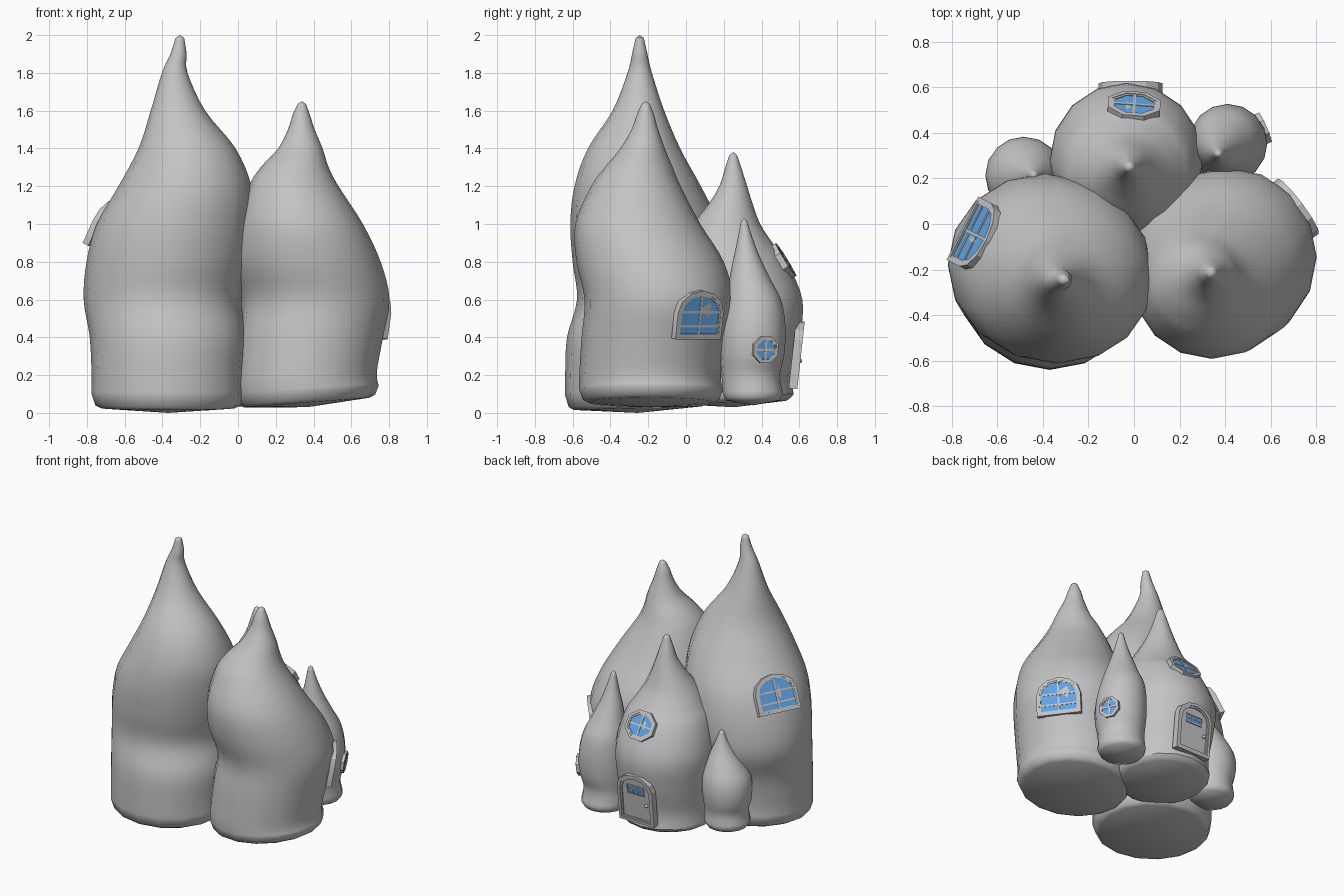
import bpy, bmesh, math
from mathutils import Vector, Matrix

if "Cube" in bpy.data.objects:
    bpy.data.objects.remove(bpy.data.objects["Cube"])


def material(name, rgb):
    m = bpy.data.materials.new(name)
    m.diffuse_color = (*rgb, 1)
    m.use_nodes = True
    m.node_tree.nodes["Principled BSDF"].inputs["Base Color"].default_value = m.diffuse_color
    return m


STONE = material("stone_grey", (0.55, 0.55, 0.55))
GLASS = material("glass_blue", (0.12, 0.37, 0.77))
SIDES = 16


def make(name, verts, faces, mat, angle=35):
    me = bpy.data.meshes.new(name)
    me.from_pydata([tuple(v) for v in verts], [], faces)
    bm = bmesh.new()
    bm.from_mesh(me)
    if len(faces) > 1:
        bmesh.ops.recalc_face_normals(bm, faces=bm.faces)
    bm.to_mesh(me)
    bm.free()
    me.materials.append(mat)
    ob = bpy.data.objects.new(name, me)
    bpy.context.collection.objects.link(ob)
    bpy.ops.object.select_all(action='DESELECT')
    ob.select_set(True)
    bpy.context.view_layer.objects.active = ob
    bpy.ops.object.shade_smooth_by_angle(angle=math.radians(angle))
    return ob


def smooth_rows(rows, steps=4):
    """Catmull-Rom curve through rows of (z, cx, cy, r)."""
    rows = [Vector(r) for r in rows]
    out = []
    for i in range(len(rows) - 1):
        a, b = rows[max(i - 1, 0)], rows[i]
        c, d = rows[i + 1], rows[min(i + 2, len(rows) - 1)]
        for k in range(steps):
            t = k / steps
            out.append(0.5 * (2 * b + (c - a) * t + (2 * a - 5 * b + 4 * c - d) * t * t
                              + (3 * b - a - 3 * c + d) * t ** 3))
    return out + [rows[-1]]


def tower(name, rows, tip, base_z, tilt=(0, 0), depth=1.0):
    """Leaning flame-shaped wall: stacked rings, slightly domed tilted base."""
    z, cx, cy, r = rows[0]
    rings = [(base_z + 0.025, cx, cy, r * 0.88), (base_z + 0.04, cx, cy, r * 0.95)]
    rings += [tuple(q) for q in smooth_rows(rows)]
    verts, faces = [], []
    for z, cx, cy, r in rings:
        fade = max(0, 1 - z / 0.4)
        for k in range(SIDES):
            a = 2 * math.pi * k / SIDES
            dx, dy = r * math.cos(a), r * depth * math.sin(a)
            verts.append((cx + dx, cy + dy, z + fade * (tilt[0] * dx + tilt[1] * dy)))
    n = len(rings)
    for i in range(n - 1):
        for k in range(SIDES):
            j = (k + 1) % SIDES
            faces.append((i * SIDES + k, i * SIDES + j, (i + 1) * SIDES + j, (i + 1) * SIDES + k))
    verts += [(rows[0][1], rows[0][2], base_z), tip]
    for k in range(SIDES):
        j = (k + 1) % SIDES
        faces.append((j, k, n * SIDES))
        faces.append(((n - 1) * SIDES + k, (n - 1) * SIDES + j, n * SIDES + 1))
    return make(name, verts, faces, STONE, 45)


# Towers
tall = tower("tall_tower", [
    (0.10, -0.37, -0.255, 0.405), (0.2, -0.37, -0.255, 0.405), (0.4, -0.37, -0.236, 0.415),
    (0.6, -0.40, -0.181, 0.417), (0.8, -0.372, -0.192, 0.43), (1.0, -0.333, -0.218, 0.415),
    (1.2, -0.281, -0.256, 0.352), (1.4, -0.270, -0.275, 0.257), (1.6, -0.318, -0.252, 0.144),
    (1.8, -0.335, -0.245, 0.068), (1.9, -0.315, -0.245, 0.043), (1.985, -0.308, -0.245, 0.023)],
    (-0.308, -0.245, 2.0), 0.0, (0, 0.03), 0.95)
wide = tower("wide_tower", [
    (0.12, 0.365, -0.185, 0.38), (0.2, 0.36, -0.19, 0.375), (0.4, 0.385, -0.17, 0.383),
    (0.6, 0.41, -0.145, 0.392), (0.8, 0.365, -0.19, 0.39), (1.0, 0.33, -0.255, 0.331),
    (1.2, 0.295, -0.265, 0.237), (1.3, 0.30, -0.25, 0.18), (1.4, 0.33, -0.23, 0.118),
    (1.5, 0.335, -0.218, 0.071), (1.58, 0.335, -0.215, 0.045), (1.635, 0.338, -0.213, 0.022)],
    (0.338, -0.213, 1.65), 0.03, (0.09, 0))
middle = tower("middle_tower", [
    (0.09, -0.03, 0.255, 0.315), (0.2, -0.03, 0.25, 0.31), (0.4, -0.03, 0.275, 0.327),
    (0.6, -0.033, 0.28, 0.336), (0.8, -0.03, 0.24, 0.293), (0.9, -0.03, 0.22, 0.238),
    (1.0, -0.03, 0.215, 0.178), (1.1, -0.025, 0.235, 0.12), (1.2, -0.02, 0.25, 0.074),
    (1.3, -0.02, 0.25, 0.042), (1.365, -0.02, 0.25, 0.02)],
    (-0.02, 0.25, 1.38), 0.03, (0, 0.04))
right_turret = tower("right_turret", [
    (0.10, 0.405, 0.355, 0.16), (0.2, 0.40, 0.343, 0.155), (0.3, 0.41, 0.35, 0.169),
    (0.4, 0.412, 0.354, 0.173), (0.5, 0.408, 0.358, 0.165), (0.6, 0.40, 0.358, 0.145),
    (0.7, 0.39, 0.34, 0.112), (0.8, 0.38, 0.325, 0.078), (0.9, 0.375, 0.315, 0.046),
    (1.015, 0.37, 0.308, 0.016)],
    (0.37, 0.308, 1.03), 0.04)
left_turret = tower("left_turret", [
    (0.14, -0.485, 0.215, 0.155), (0.22, -0.48, 0.215, 0.148), (0.3, -0.485, 0.215, 0.163),
    (0.38, -0.482, 0.213, 0.170), (0.46, -0.475, 0.21, 0.16), (0.54, -0.46, 0.21, 0.125),
    (0.62, -0.445, 0.21, 0.082), (0.7, -0.44, 0.213, 0.042), (0.765, -0.44, 0.215, 0.016)],
    (-0.44, 0.215, 0.78), 0.08)
bpy.context.view_layer.update()


# Outlines in a local plane (right, up)
def arch(w, h, shoulder):
    pts = [(-w / 2, -h / 2), (w / 2, -h / 2)]
    for k in range(7):
        a = math.pi * k / 6
        pts.append((w / 2 * math.cos(a), shoulder + (h / 2 - shoulder) * math.sin(a)))
    return pts


def octagon(w, h):
    return [(w / 2 * math.cos(a) / 0.924, h / 2 * math.sin(a) / 0.924)
            for a in [math.pi * (k + 0.5) / 4 for k in range(8)]]


def inset(pts, t):
    w, h = max(p[0] for p in pts), max(p[1] for p in pts)
    return [(x * (1 - t / w), y * (1 - t / h)) for x, y in pts]


def seat_plane(wall, centre, normal, pts, fit):
    """Local frame whose plane just clears the wall; fit aligns it to the wall slope."""
    n, c = Vector(normal).normalized(), Vector(centre)
    s = max(p[1] for p in pts) * 0.8
    for step in range(3 if fit else 1):
        u = Vector((0, 0, 1)).cross(n).normalized()
        v = n.cross(u)
        hits = lambda ps: [q[1] for q in (wall.ray_cast(c + u * x + v * y + n * 0.4, -n)
                                          for x, y in ps) if q[0]]
        e = hits([(s, 0), (-s, 0), (0, s), (0, -s)])
        if step < 2 and fit and len(e) == 4:
            n = (e[0] - e[1]).cross(e[2] - e[3]).normalized()
    c = c + n * max((p - c).dot(n) for p in hits(inset(pts, 0.03) + [(0, 0), (0, s / 2), (0, -s / 2)]))
    return Matrix(((u.x, v.x, n.x, c.x), (u.y, v.y, n.y, c.y), (u.z, v.z, n.z, c.z), (0, 0, 0, 1)))


def ring(name, m, outer, inner, back, front):
    n = len(outer)
    verts = [m @ Vector((x, y, d)) for pts, d in
             ((outer, back), (outer, front), (inner, front), (inner, back)) for x, y in pts]
    faces = [(a * n + k, a * n + (k + 1) % n, (a + 1) % 4 * n + (k + 1) % n, (a + 1) % 4 * n + k)
             for a in range(4) for k in range(n)]
    make(name, verts, faces, STONE, 20)


def plate(name, m, pts, depth, mat):
    make(name, [m @ Vector((x, y, depth)) for x, y in pts], [tuple(range(len(pts)))], mat)


def bar(name, m, x, y, w, h, front):
    box = [(x + sx * w / 2, y + sy * h / 2) for sx, sy in ((-1, -1), (1, -1), (1, 1), (-1, 1))]
    verts = [m @ Vector((a, b, d)) for d in (0, front) for a, b in box]
    make(name, verts, [(0, 1, 2, 3), (4, 5, 6, 7)] +
         [(k, (k + 1) % 4, 4 + (k + 1) % 4, 4 + k) for k in range(4)], STONE, 20)


def frame(name, m, pts, t, front):
    ring(name + "_outer_frame", m, pts, inset(pts, t), -0.028, front)
    ring(name + "_inner_frame", m, inset(pts, t), inset(pts, t * 1.6), -0.01, front * 0.7)


def window(name, wall, centre, normal, pts, t, rows):
    m = seat_plane(wall, centre, normal, pts, True)
    frame(name, m, pts, t, 0.008)
    plate(name + "_glass", m, inset(pts, t), 0.002, GLASS)
    w, h = max(p[0] for p in pts) * 2 - 2 * t, max(p[1] for p in pts) * 2 - 2 * t
    bar(name + "_upright", m, 0, 0, 0.012, h, 0.005)
    for y in rows:
        bar(name + "_crossbar", m, 0, y, w, 0.012, 0.005)


# Windows
window("wide_tower_window", wide, (0.710, 0.07, 0.52), (0.8, 0.6, 0.0),
       arch(0.30, 0.26, 0.01), 0.018, (-0.06, 0.015))
window("tall_tower_window", tall, (-0.69, -0.05, 1.01), (-0.84, 0.39, 0.38),
       arch(0.31, 0.26, 0.01), 0.018, (-0.06, 0.015))
window("middle_tower_window", middle, (0, 0.51, 0.80), (0, 0.82, 0.57), octagon(0.23, 0.2), 0.018, (0,))
window("turret_window", right_turret, (0.565, 0.42, 0.335), (0.93, 0.36, 0.0), octagon(0.14, 0.14), 0.012, (0,))

# Door
door = arch(0.28, 0.36, 0.08)
m = seat_plane(middle, (-0.015, 0.61, 0.305), (0, 1, -0.11), door, False)
frame("door", m, door, 0.02, 0.018)
plate("door_panel", m, inset(door, 0.02), 0.004, STONE)
pane = [(-0.06, 0.04), (0.06, 0.04), (0.06, 0.09), (-0.06, 0.09)]
ring("door_pane_frame", m, [(x * 1.12, 0.065 + (y - 0.065) * 1.3) for x, y in pane], pane, 0, 0.011)
plate("door_glass", m, pane, 0.007, GLASS)
bar("door_pane_crossbar", m, 0, 0.065, 0.12, 0.004, 0.01)
for x in (-0.02, 0.02):
    bar("door_pane_upright", m, x, 0.065, 0.004, 0.05, 0.01)
bpy.ops.mesh.primitive_uv_sphere_add(segments=12, ring_count=8, radius=0.013,
                                     location=m @ Vector((0.085, -0.03, 0.014)))
knob = bpy.context.object
knob.name = "door_knob"
knob.data.materials.append(STONE)
bpy.ops.object.shade_smooth()
